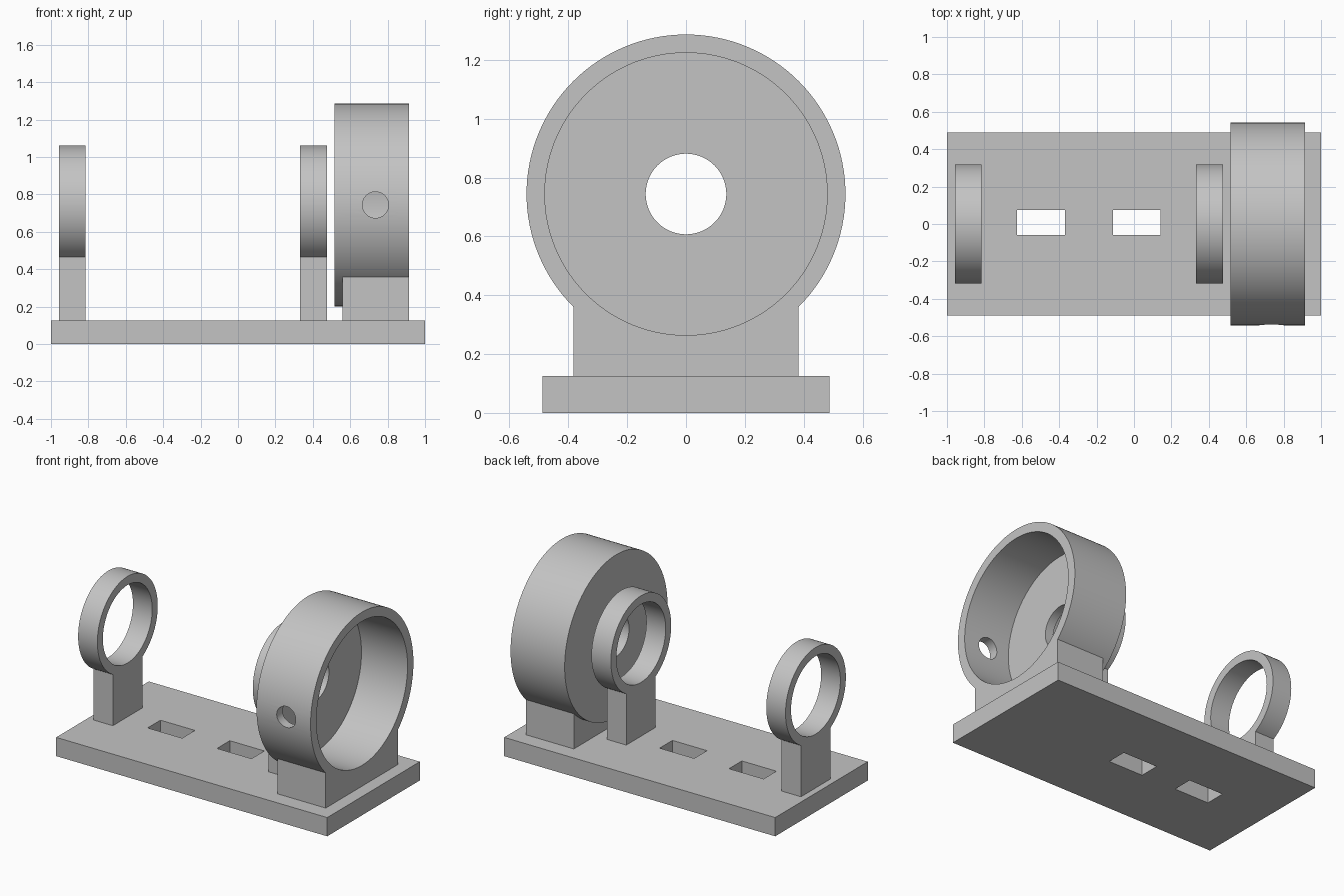
import bpy
import math

if "Cube" in bpy.data.objects:
    bpy.data.objects.remove(bpy.data.objects["Cube"], do_unlink=True)

grey = bpy.data.materials.new("plain grey")
grey.use_nodes = True
colour = (0.55, 0.55, 0.55, 1)
grey.diffuse_color = colour
grey.node_tree.nodes["Principled BSDF"].inputs["Base Color"].default_value = colour

AXIS_Z = 0.744   # height of the shared bore axis
BASE_TOP = 0.125


def box(name, x, y, z):
    """Box from (low, high) ranges on each axis."""
    ranges = (x, y, z)
    bpy.ops.mesh.primitive_cube_add(size=1, location=[(a + b) / 2 for a, b in ranges])
    ob = bpy.context.object
    ob.name = name
    ob.scale = [b - a for a, b in ranges]
    bpy.ops.object.transform_apply(location=False, rotation=False, scale=True)
    return ob


def disc(name, x, radius):
    """Cylinder along the bore axis between two x positions."""
    bpy.ops.mesh.primitive_cylinder_add(
        vertices=128, radius=radius, depth=x[1] - x[0],
        location=(sum(x) / 2, 0, AXIS_Z), rotation=(0, math.pi / 2, 0))
    bpy.context.object.name = name
    return bpy.context.object


def combine(body, tool, operation):
    """Apply a boolean and remove the tool."""
    mod = body.modifiers.new("boolean", 'BOOLEAN')
    mod.operation, mod.solver, mod.object = operation, 'EXACT', tool
    bpy.context.view_layer.objects.active = body
    bpy.ops.object.modifier_apply(modifier=mod.name)
    bpy.data.objects.remove(tool, do_unlink=True)


def finish(ob):
    ob.data.materials.clear()
    ob.data.materials.append(grey)
    bpy.ops.object.select_all(action='DESELECT')
    ob.select_set(True)
    bpy.context.view_layer.objects.active = ob
    bpy.ops.object.shade_smooth_by_angle(angle=math.radians(30))


# Base plate with two rectangular slots
base = box("base_plate", (-1, 1), (-0.488, 0.488), (0, BASE_TOP))
for x in (-0.625, -0.113):
    combine(base, box("slot", (x, x + 0.255), (-0.06, 0.075), (-0.1, 0.3)), 'DIFFERENCE')
finish(base)

# Two ring holders on narrow posts
for name, x in (("end_ring_holder", (-0.957, -0.815)), ("middle_ring_holder", (0.332, 0.475))):
    ring = disc(name, x, 0.318)
    combine(ring, box("post", x, (-0.155, 0.155), (BASE_TOP, 0.5)), 'UNION')
    combine(ring, disc("bore", (x[0] - 0.1, x[1] + 0.1), 0.26), 'DIFFERENCE')
    finish(ring)

# Large cup, open to the left side, on a wide block
cup = disc("cup_holder", (0.516, 0.915), 0.542)
combine(cup, box("block", (0.56, 0.915), (-0.382, 0.382), (BASE_TOP, 0.45)), 'UNION')
combine(cup, disc("cavity", (0.575, 1.1), 0.48), 'DIFFERENCE')
combine(cup, disc("centre_hole", (0.4, 0.7), 0.137), 'DIFFERENCE')

# Round hole through the front wall of the cup
bpy.ops.mesh.primitive_cylinder_add(vertices=48, radius=0.07, depth=0.4,
                                    location=(0.735, -0.54, AXIS_Z),
                                    rotation=(math.pi / 2, 0, 0))
combine(cup, bpy.context.object, 'DIFFERENCE')
finish(cup)
